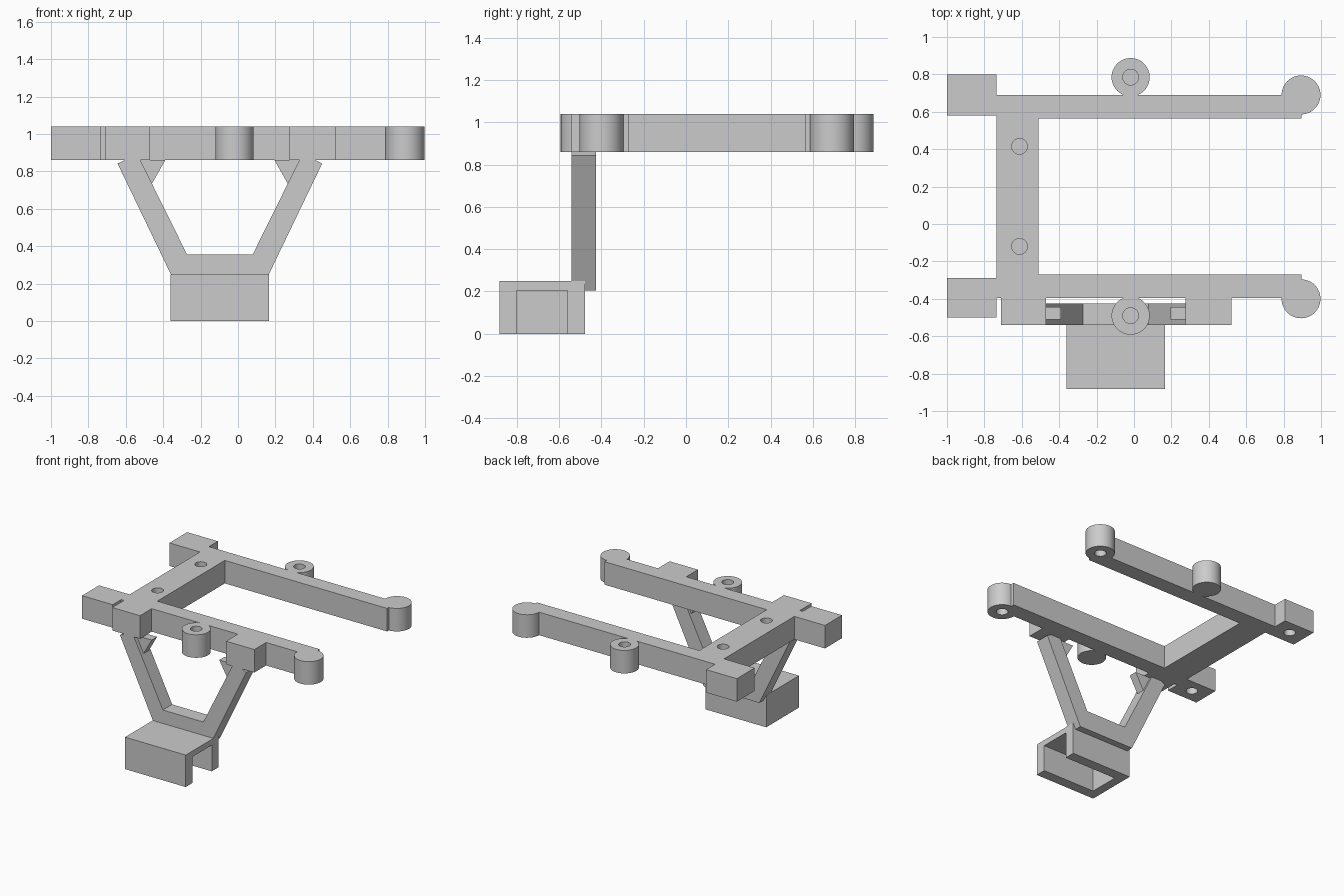
import bpy, bmesh
from mathutils import Matrix

if "Cube" in bpy.data.objects:
    bpy.data.objects.remove(bpy.data.objects["Cube"])

grey = bpy.data.materials.new("plain_grey")
grey.use_nodes = True
grey.diffuse_color = (0.6, 0.6, 0.6, 1)
grey.node_tree.nodes["Principled BSDF"].inputs["Base Color"].default_value = (0.6, 0.6, 0.6, 1)

BOTTOM, TOP = 0.86, 1.04


def finish(name, bm):
    bmesh.ops.recalc_face_normals(bm, faces=bm.faces)
    mesh = bpy.data.meshes.new(name)
    bm.to_mesh(mesh)
    bm.free()
    mesh.materials.append(grey)
    obj = bpy.data.objects.new(name, mesh)
    bpy.context.collection.objects.link(obj)
    return obj


def prism(name, outline, axis, low, high):
    """Extrude a 2D outline along y (outline in x, z) or z (outline in x, y)."""
    bm = bmesh.new()
    place = (lambda a, b: (a, low, b)) if axis == "y" else (lambda a, b: (a, b, low))
    face = bm.faces.new([bm.verts.new(place(a, b)) for a, b in outline])
    new = bmesh.ops.extrude_face_region(bm, geom=[face])["geom"]
    move = (0, high - low, 0) if axis == "y" else (0, 0, high - low)
    bmesh.ops.translate(bm, vec=move, verts=[v for v in new if isinstance(v, bmesh.types.BMVert)])
    return finish(name, bm)


def box(name, x0, x1, y0, y1, z0, z1):
    return prism(name, [(x0, y0), (x1, y0), (x1, y1), (x0, y1)], "z", z0, z1)


def cylinders(name, spots, radius, z0, z1):
    bm = bmesh.new()
    for x, y in spots:
        bmesh.ops.create_cone(bm, cap_ends=True, segments=48, radius1=radius, radius2=radius,
                              depth=z1 - z0, matrix=Matrix.Translation((x, y, (z0 + z1) / 2)))
    return finish(name, bm)


def boolean(obj, tool, operation):
    tool.hide_render = True
    mod = obj.modifiers.new("boolean", "BOOLEAN")
    mod.operation, mod.solver, mod.object = operation, "EXACT", tool
    bpy.context.view_layer.objects.active = obj
    bpy.ops.object.modifier_apply(modifier=mod.name)
    bpy.data.objects.remove(tool)


# Upper frame: two long arms, cross bar, corner blocks and leg mounts
frame = prism("upper_frame", [
    (-1, -0.5), (-0.735, -0.5), (-0.735, -0.395), (-0.71, -0.395), (-0.71, -0.54),
    (-0.47, -0.54), (-0.47, -0.395), (0.275, -0.395), (0.275, -0.54), (0.52, -0.54),
    (0.52, -0.395), (0.895, -0.395), (0.895, -0.27), (-0.51, -0.27), (-0.51, 0.565),
    (0.895, 0.565), (0.895, 0.69), (-0.735, 0.69), (-0.735, 0.8), (-1, 0.8),
    (-1, 0.58), (-0.735, 0.58), (-0.735, -0.29), (-1, -0.29)], "z", BOTTOM, TOP)

# Round bosses at the arm tips and on the arm sides
tips = [(0.893, 0.69), (0.893, -0.4)]
sides = [(-0.018, 0.785), (-0.018, -0.49)]
boolean(frame, cylinders("tip_bosses", tips, 0.104, BOTTOM, TOP), "UNION")
boolean(frame, cylinders("side_bosses", sides, 0.102, BOTTOM, TOP), "UNION")

# Blind screw holes from above and from below
upper = sides + [(-0.612, 0.415), (-0.612, -0.12)]
lower = tips + [(-0.87, 0.69), (-0.87, -0.395)]
boolean(frame, cylinders("upper_holes", upper, 0.042, TOP - 0.13, TOP + 0.1), "DIFFERENCE")
boolean(frame, cylinders("lower_holes", lower, 0.042, BOTTOM - 0.1, BOTTOM + 0.13), "DIFFERENCE")

# Splayed legs joined by a bottom bar, symmetric about the bracket centre
MID = -0.097
half = [(0.24, 0.205), (0.262, 0.25), (0.547, 0.842), (0.51, BOTTOM), (0.425, BOTTOM), (0.175, 0.355)]
outline = [(MID + d, z) for d, z in half] + [(MID - d, z) for d, z in reversed(half)]
prism("splayed_legs", outline, "y", -0.54, -0.425)

# Thin gussets under the frame on the inside of each leg
for name, s in (("left_gusset", 1), ("right_gusset", -1)):
    prism(name, [(MID + s * d, z) for d, z in ((0.44, BOTTOM), (0.292, BOTTOM), (0.363, 0.735))],
          "y", -0.51, -0.445)

# Bracket: hollow box open underneath and at its left end
bracket = box("bracket", -0.36, 0.165, -0.882, -0.478, 0, 0.25)
boolean(bracket, box("bracket_cavity", -0.29, 0.3, -0.8, -0.56, -0.1, 0.205), "DIFFERENCE")

# Smooth the round walls and keep the edges sharp
bpy.ops.object.select_all(action="DESELECT")
frame.select_set(True)
bpy.context.view_layer.objects.active = frame
bpy.ops.object.shade_smooth_by_angle(angle=0.5)
